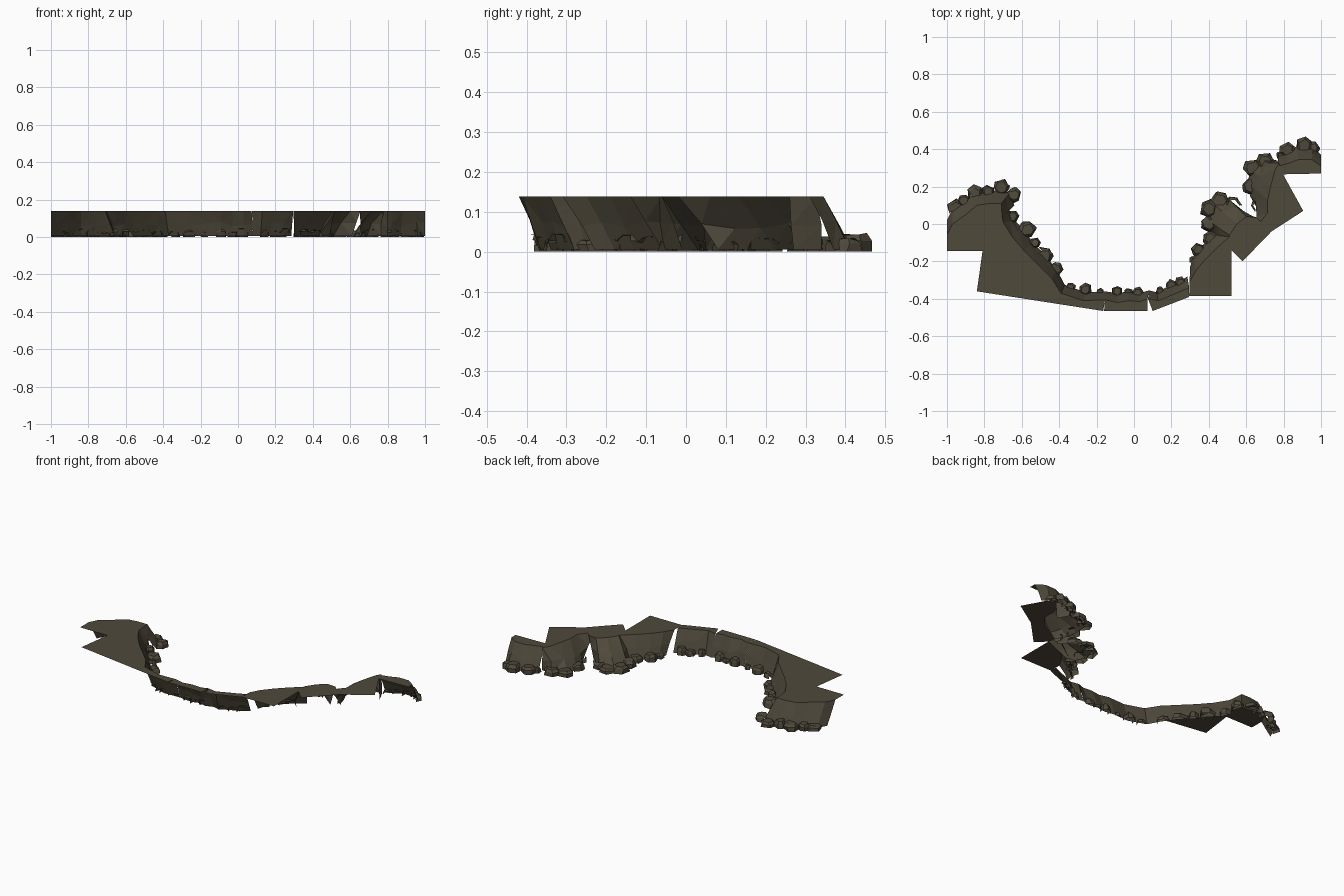
import bpy, bmesh, math, random
from mathutils import Vector

if "Cube" in bpy.data.objects:
    bpy.data.objects.remove(bpy.data.objects["Cube"])

random.seed(4)
TOP = 0.139
FOOT = 0.006

stone = bpy.data.materials.new("dark olive stone")
stone.diffuse_color = (0.078, 0.067, 0.044, 1)
stone.use_nodes = True
stone.node_tree.nodes["Principled BSDF"].inputs["Base Color"].default_value = stone.diffuse_color


def finish(bm, name):
    mesh = bpy.data.meshes.new(name)
    bm.to_mesh(mesh)
    bm.free()
    mesh.materials.append(stone)
    ob = bpy.data.objects.new(name, mesh)
    bpy.context.collection.objects.link(ob)
    return ob


def add_rock(bm, x, y, r, h):
    """Low faceted boulder: irregular six-sided ring, chamfered top, open base."""
    spin = random.uniform(0, math.tau)
    rings = []
    for scale, z in ((1.0, 0.003), (0.93, h * 0.65), (0.65, h)):
        rings.append([])
        for k in range(6):
            a = spin + math.tau * k / 6 + random.uniform(-0.2, 0.2)
            d = r * scale * random.uniform(0.9, 1.1)
            zz = 0 if z < 0.01 else z * random.uniform(0.85, 1.06)
            rings[-1].append(bm.verts.new((x + d * math.cos(a), y + d * math.sin(a), zz)))
    for lo, hi in zip(rings, rings[1:]):
        for k in range(6):
            n = (k + 1) % 6
            bm.faces.new((lo[k], lo[n], hi[n], hi[k]))
    bm.faces.new(rings[-1])


def behind_wall(p, edge, foot):
    """True when point p lies on the inner side of the sloping wall."""
    t = 1 - p.z / TOP
    line = [Vector(a).lerp(Vector(b), t) for a, b in zip(edge, foot)]
    q, best = p.to_2d(), None
    for a, b in zip(line, line[1:]):
        d = b - a
        u = max(0, min(1, (q - a).dot(d) / d.length_squared))
        dist = (q - a - d * u).length
        if best is None or dist < best[0]:
            best = (dist, d.x * (q - a).y - d.y * (q - a).x)
    return best[1] < 0


def section(name, edge, foot, back, rocks, rough=0.006):
    """Flat top sheet plus battered rock wall (edge to foot, left to right)."""
    bm = bmesh.new()
    rim = [bm.verts.new((x, y, TOP)) for x, y in edge]
    corners = [bm.verts.new((x, y, TOP)) for x, y in back]
    bm.faces.new(list(reversed(rim + corners)))
    base = [bm.verts.new((x, y, FOOT)) for x, y in foot]
    mid = []
    for a, b in zip(rim, base):
        p = a.co.lerp(b.co, random.uniform(0.42, 0.62))
        out = Vector((b.co.x - a.co.x, b.co.y - a.co.y, 0)).normalized()
        mid.append(bm.verts.new(p + out * random.uniform(-0.3, 1) * rough))
    for hi, lo in ((rim, mid), (mid, base)):
        for i in range(len(hi) - 1):
            bm.faces.new((hi[i], hi[i + 1], lo[i + 1], lo[i]))
    bm.normal_update()
    bmesh.ops.triangulate(bm, faces=bm.faces[:])
    finish(bm, name + "_cliff")
    # Boulders merge into the wall: hidden rear faces are removed
    bm = bmesh.new()
    for x, y, r in rocks:
        add_rock(bm, x, y, r, random.uniform(0.026, 0.046))
    hidden = [f for f in bm.faces if behind_wall(f.calc_center_median(), edge, foot)]
    bmesh.ops.delete(bm, geom=hidden, context='FACES')
    finish(bm, name + "_boulders")


# Left headland
section("left_headland",
        [(-1, -.06), (-.97, .0), (-.90, .05), (-.84, .10), (-.77, .11), (-.71, .11), (-.705, .03)],
        [(-1, .02), (-.97, .08), (-.90, .13), (-.84, .17), (-.76, .18), (-.66, .17), (-.64, .10)],
        [(-.70, -.145), (-1, -.145)],
        [(-.95, .085, .05), (-.85, .165, .045), (-.71, .195, .046), (-.64, .155, .042),
         (-.78, .175, .035), (-.91, .125, .035), (-.68, .10, .03)])

# Long left slope with broad plateau
section("left_slope",
        [(-.71, .07), (-.70, .01), (-.65, -.07), (-.59, -.14), (-.52, -.21), (-.44, -.29),
         (-.39, -.37), (-.27, -.41), (-.155, -.405)],
        [(-.66, .07), (-.64, .02), (-.58, -.04), (-.54, -.10), (-.47, -.17), (-.41, -.25),
         (-.37, -.325), (-.26, -.365), (-.155, -.36)],
        [(-.165, -.465), (-.84, -.36), (-.81, -.145), (-.71, -.145)],
        [(-.65, .04, .035), (-.57, -.03, .048), (-.48, -.17, .05), (-.42, -.24, .042),
         (-.34, -.34, .03), (-.26, -.35, .036), (-.18, -.365, .022), (-.53, -.10, .03)])

# Centre of the bay
section("bay_centre",
        [(-.155, -.405), (-.09, -.42), (-.03, -.41), (.03, -.415), (.073, -.40)],
        [(-.155, -.36), (-.09, -.37), (-.03, -.36), (.03, -.37), (.08, -.355)],
        [(.073, -.465), (-.16, -.465)],
        [(-.09, -.36, .03), (-.03, -.365, .025), (.02, -.37, .034)])

# Right of the bay
section("bay_right",
        [(.075, -.40), (.13, -.41), (.19, -.385), (.25, -.36), (.295, -.34)],
        [(.08, -.355), (.12, -.365), (.17, -.34), (.235, -.315), (.285, -.28)],
        [(.295, -.39), (.10, -.465)],
        [(.14, -.36, .025), (.20, -.33, .035), (.25, -.315, .034)])

# Right slope
section("right_slope",
        [(.297, -.31), (.33, -.25), (.38, -.19), (.44, -.13), (.52, -.06)],
        [(.30, -.23), (.315, -.18), (.35, -.13), (.41, -.07), (.49, -.01)],
        [(.52, -.385), (.295, -.385)],
        [(.33, -.20, .035), (.345, -.14, .04), (.41, -.08, .045)])

# Overhanging outcrop
section("outcrop",
        [(.52, -.14), (.51, -.06), (.55, .0), (.60, .04), (.655, .035)],
        [(.43, -.06), (.38, .03), (.41, .12), (.51, .13), (.61, .05)],
        [(.735, -.04), (.58, -.20)],
        [(.40, .08, .05), (.46, .125, .052), (.53, .10, .05), (.40, .0, .045)], 0.015)

# Upper right spur
section("spur",
        [(.65, -.02), (.715, .06), (.715, .13), (.73, .20), (.755, .29), (.775, .325), (.80, .26)],
        [(.66, .08), (.62, .15), (.61, .22), (.62, .30), (.69, .35), (.765, .34), (.80, .27)],
        [(.905, .07), (.735, -.04)],
        [(.63, .30, .048), (.70, .335, .05), (.62, .20, .045), (.66, .10, .035)], 0.012)

# Far right headland
section("far_headland",
        [(.77, .31), (.83, .325), (.88, .345), (.95, .345), (1, .31)],
        [(.77, .37), (.815, .385), (.87, .415), (.96, .41), (1, .37)],
        [(1, .27), (.77, .265)],
        [(.82, .395, .045), (.91, .42, .05), (.955, .405, .04), (.79, .365, .03)])
